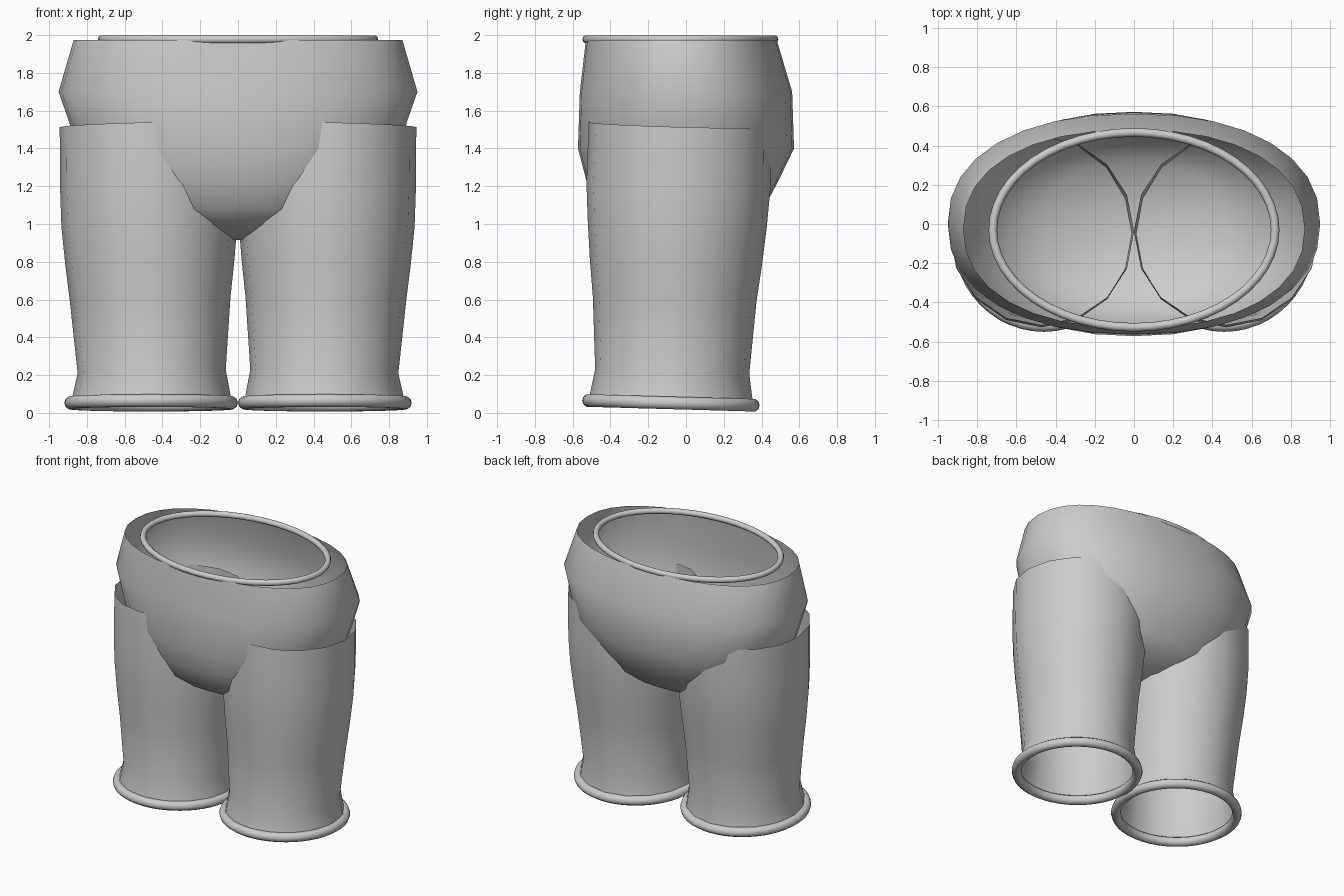
import bpy, bmesh, math

if "Cube" in bpy.data.objects:
    bpy.data.objects.remove(bpy.data.objects["Cube"])

cloth = bpy.data.materials.new("grey_cloth")
cloth.diffuse_color = (0.6, 0.6, 0.6, 1)
cloth.use_nodes = True
cloth.node_tree.nodes["Principled BSDF"].inputs["Base Color"].default_value = cloth.diffuse_color


def finish(name, bm):
    bmesh.ops.recalc_face_normals(bm, faces=bm.faces[:])
    me = bpy.data.meshes.new(name)
    bm.to_mesh(me)
    bm.free()
    me.materials.append(cloth)
    me.polygons.foreach_set("use_smooth", [True] * len(me.polygons))
    ob = bpy.data.objects.new(name, me)
    bpy.context.collection.objects.link(ob)
    return ob


def loft(name, rings, sides, power=2.0, tilt=(0, 0), close_bottom=False):
    """Skin stacked ovals given as (z, centre x, centre y, radius x, radius y)."""
    bm = bmesh.new()
    loops = []
    for z, cx, cy, rx, ry in rings:
        loop = []
        for i in range(sides):
            a = 2 * math.pi * i / sides
            c, s = math.cos(a), math.sin(a)
            dx = math.copysign(abs(c) ** (2 / power), c) * rx
            dy = math.copysign(abs(s) ** (2 / power), s) * ry
            loop.append(bm.verts.new((cx + dx, cy + dy, z + dx * tilt[0] + dy * tilt[1])))
        loops.append(loop)
    for lo, hi in zip(loops, loops[1:]):
        for i in range(sides):
            j = (i + 1) % sides
            bm.faces.new((lo[i], lo[j], hi[j], hi[i]))
    if close_bottom:
        bm.faces.new(loops[0][::-1])
    return finish(name, bm)


def oval_ring(name, centre, rx, ry, tube, tilt=(0, 0), sides=48, round_sides=10):
    """Round piping that follows an oval."""
    bm = bmesh.new()
    grid = []
    for i in range(sides):
        a = 2 * math.pi * i / sides
        row = []
        for k in range(round_sides):
            b = 2 * math.pi * k / round_sides
            dx = math.cos(a) * (rx + tube * math.cos(b))
            dy = math.sin(a) * (ry + tube * math.cos(b))
            dz = tube * math.sin(b) + dx * tilt[0] + dy * tilt[1]
            row.append(bm.verts.new((centre[0] + dx, centre[1] + dy, centre[2] + dz)))
        grid.append(row)
    for i in range(sides):
        p, q = grid[i], grid[(i + 1) % sides]
        for k in range(round_sides):
            m = (k + 1) % round_sides
            bm.faces.new((p[k], q[k], q[m], p[m]))
    return finish(name, bm)


# Bowl-shaped hip section, open at the top
loft("hips", [
    (0.915, 0, -0.03, 0.10, 0.08),
    (0.94, 0, -0.03, 0.28, 0.21),
    (1.00, 0, -0.03, 0.47, 0.35),
    (1.08, 0, -0.03, 0.62, 0.44),
    (1.22, 0, -0.02, 0.74, 0.505),
    (1.40, 0, 0.00, 0.845, 0.572),
    (1.70, 0, 0.00, 0.95, 0.562),
    (1.975, 0, -0.025, 0.87, 0.505),
], 32, power=2.25, close_bottom=True)

# Waist piping
oval_ring("waistband", (0, -0.03, 1.978), 0.72, 0.497, 0.022)

# Legs, flaring at the hem, with piping round each hem
for side, word in ((-1, "left"), (1, "right")):
    loft(word + "_leg", [
        (0.06, side * 0.46, -0.08, 0.425, 0.435),
        (0.22, side * 0.457, -0.073, 0.392, 0.408),
        (0.60, side * 0.465, -0.06, 0.425, 0.433),
        (0.80, side * 0.467, -0.053, 0.448, 0.456),
        (1.00, side * 0.469, -0.046, 0.466, 0.474),
        (1.20, side * 0.471, -0.04, 0.471, 0.487),
        (1.525, side * 0.472, -0.035, 0.472, 0.48),
    ], 16, tilt=(-0.025 * side, -0.028))
    oval_ring(word + "_hem", (side * 0.46, -0.08, 0.053), 0.425, 0.435, 0.035,
              tilt=(0, -0.028))
